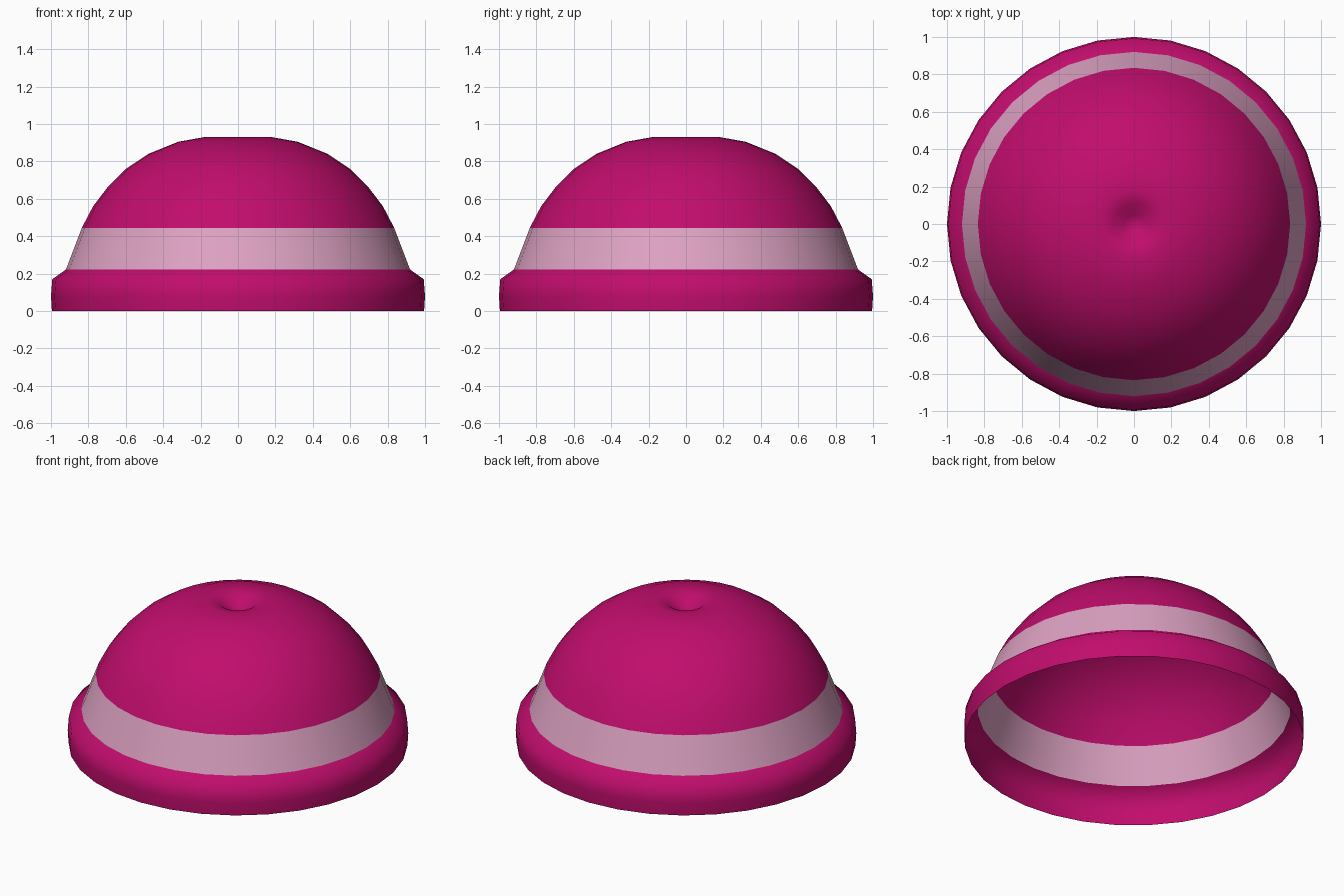
import bpy, bmesh, math

if "Cube" in bpy.data.objects:
    bpy.data.objects.remove(bpy.data.objects["Cube"])

SIDES = 32


def material(name, rgb):
    m = bpy.data.materials.new(name)
    m.diffuse_color = (*rgb, 1)
    m.use_nodes = True
    m.node_tree.nodes["Principled BSDF"].inputs["Base Color"].default_value = m.diffuse_color
    return m


def lathe(name, profile, mat):
    """Revolve (radius, height) points into a thin open shell."""
    bm = bmesh.new()
    rings = []
    for r, z in profile:
        if r == 0:
            rings.append([bm.verts.new((0, 0, z))] * SIDES)
        else:
            rings.append([bm.verts.new((r * math.cos(a), r * math.sin(a), z))
                          for a in (2 * math.pi * i / SIDES for i in range(SIDES))])
    for lo, hi in zip(rings, rings[1:]):
        for i in range(SIDES):
            j = (i + 1) % SIDES
            corners = [lo[i], lo[j], hi[j], hi[i]]
            bm.faces.new(list(dict.fromkeys(corners)))
    for f in bm.faces:
        f.smooth = True
    me = bpy.data.meshes.new(name)
    bm.to_mesh(me)
    bm.free()
    me.materials.append(mat)
    ob = bpy.data.objects.new(name, me)
    bpy.context.collection.objects.link(ob)
    return ob


pink = material("pink", (0.53, 0.004, 0.15))
pale = material("pale_pink", (0.72, 0.36, 0.54))

# Rolled brim
lathe("brim", [(0.995, 0), (1.0, 0.08), (0.993, 0.17), (0.92, 0.222)], pink)

# Pale band
lathe("hat_band", [(0.92, 0.222), (0.835, 0.445)], pale)

# Crown with a dimple at the top
lathe("crown", [(0.835, 0.445), (0.775, 0.56), (0.695, 0.665), (0.60, 0.76),
                (0.48, 0.84), (0.32, 0.905), (0.18, 0.93), (0.11, 0.915),
                (0.05, 0.87), (0, 0.855)], pink)
